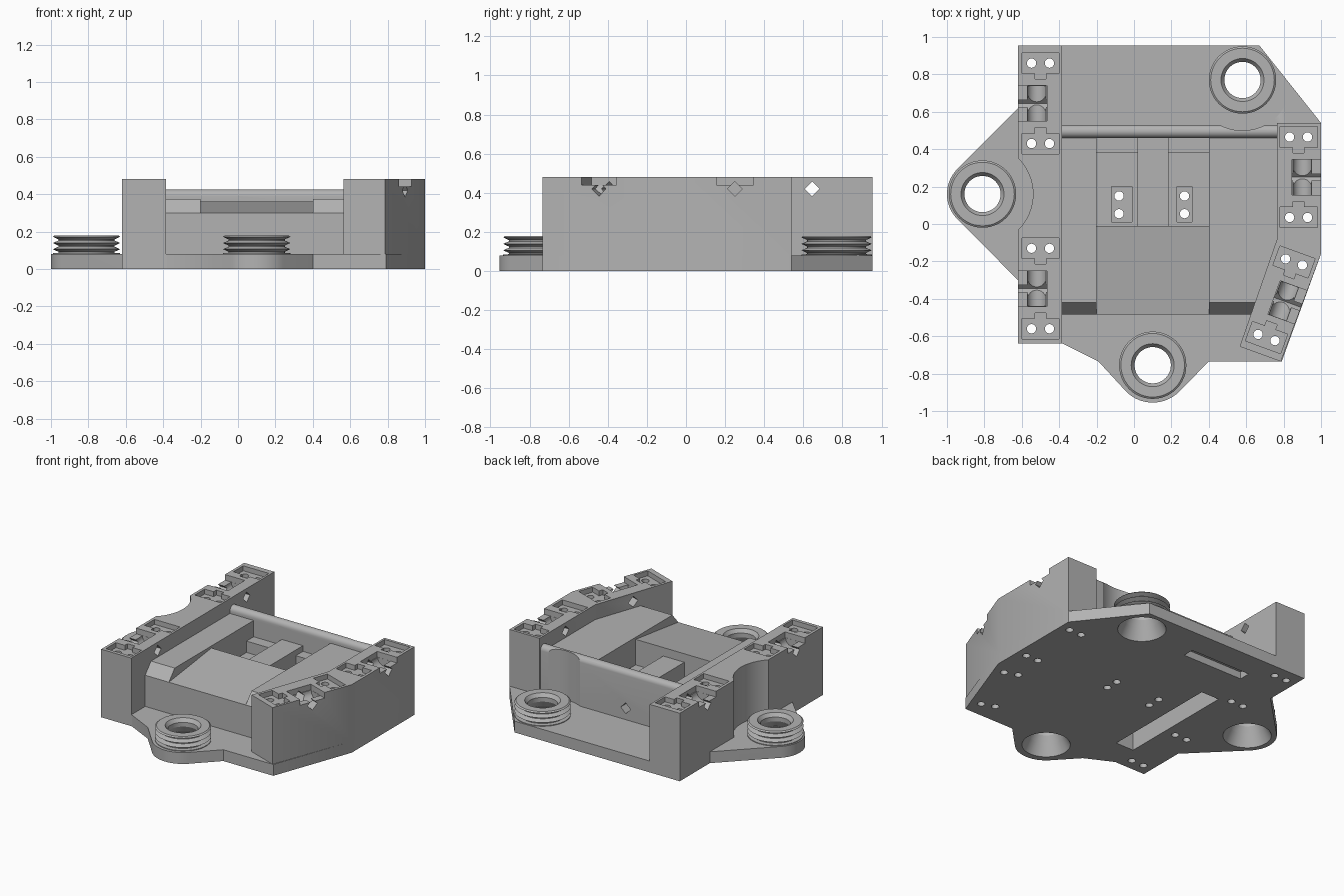
import bpy, bmesh, math
from mathutils import Matrix, Vector

old = bpy.data.objects.get("Cube")
if old:
    bpy.data.objects.remove(old, do_unlink=True)

grey = bpy.data.materials.new("plain grey")
grey.use_nodes = True
grey.diffuse_color = (0.45, 0.45, 0.45, 1)
grey.node_tree.nodes["Principled BSDF"].inputs["Base Color"].default_value = (0.45, 0.45, 0.45, 1)


def finish(name, bm, cutter=False):
    bmesh.ops.recalc_face_normals(bm, faces=bm.faces)
    me = bpy.data.meshes.new(name)
    bm.to_mesh(me)
    bm.free()
    ob = bpy.data.objects.new(name, me)
    bpy.context.collection.objects.link(ob)
    me.materials.append(grey)
    if cutter:
        ob.hide_render = True
        ob.hide_set(True)
        ob.display_type = 'WIRE'
    return ob


def prism(bm, pts, lo, hi, axis='z'):
    """Extrude an outline along z, or a (y, z) profile along x."""
    def put(p, t):
        return (p[0], p[1], t) if axis == 'z' else (t, p[0], p[1])
    a = [bm.verts.new(put(p, lo)) for p in pts]
    b = [bm.verts.new(put(p, hi)) for p in pts]
    bm.faces.new(a[::-1])
    bm.faces.new(b)
    n = len(pts)
    for i in range(n):
        bm.faces.new((a[i], a[(i + 1) % n], b[(i + 1) % n], b[i]))


def box(bm, x0, x1, y0, y1, z0, z1, mat=Matrix()):
    m = Matrix.Translation(((x0 + x1) / 2, (y0 + y1) / 2, (z0 + z1) / 2))
    s = Matrix.Diagonal((x1 - x0, y1 - y0, z1 - z0, 1))
    bmesh.ops.create_cube(bm, size=1, matrix=mat @ m @ s)


def cyl(bm, mat, r, depth, r2=None, seg=24):
    bmesh.ops.create_cone(bm, cap_ends=True, segments=seg, radius1=r,
                          radius2=r if r2 is None else r2, depth=depth, matrix=mat)


def at(x, y, z):
    return Matrix.Translation((x, y, z))


def arc(cx, cy, r, a0, a1, n=16):
    steps = [math.radians(a0 + (a1 - a0) * i / n) for i in range(n + 1)]
    return [(cx + r * math.cos(a), cy + r * math.sin(a)) for a in steps]


TOP = 0.48
PLATE = 0.08
bosses = {"left": (-0.81, 0.16), "front": (0.1, -0.755), "back": (0.58, 0.77)}

# Cutters, grouped so that the solids within each group stay apart
groups = {k: bmesh.new() for k in ("pads", "slots", "holes", "diamonds", "clearance", "cones")}


def screw_pad(mat, side, z):
    box(groups["pads"], -0.1, 0.1, -0.055, 0.055, z - 0.035, z + 0.1, mat)
    y0, y1 = sorted((side * 0.04, side * 0.085))
    box(groups["slots"], -0.03, 0.03, y0, y1, z - 0.035, z + 0.1, mat)
    for x in (-0.048, 0.048):
        cyl(groups["holes"], mat @ at(x, 0, 0.2), 0.025, 0.9, seg=16)


# Wall mounts: two screw pads, an outward notch, a trough and a square pin hole
for cx, cy, turn in ((-0.5, 0.645, 180), (-0.5, -0.345, 180), (0.88, 0.25, 0), (0.782, -0.405, -20)):
    m = at(cx, cy, 0) @ Matrix.Rotation(math.radians(turn), 4, 'Z')
    for s in (-1, 1):
        screw_pad(m @ at(0, s * 0.215, 0), -s, TOP)
    box(groups["slots"], -0.035, 0.2, -0.095, 0.095, TOP - 0.04, TOP + 0.1, m)
    cyl(groups["holes"], m @ at(0.02, 0, TOP - 0.04) @ Matrix.Rotation(math.pi / 2, 4, 'X'), 0.05, 0.188)
    box(groups["diamonds"], -0.3, 0.3, -0.027, 0.027, -0.027, 0.027,
        m @ at(0, 0, 0.42) @ Matrix.Rotation(math.pi / 4, 4, 'X'))
# Pin hole in the back of the core
box(groups["diamonds"], -0.027, 0.027, -0.1, 0.1, -0.027, 0.027,
    at(0.1, 0.53, 0.16) @ Matrix.Rotation(math.pi / 4, 4, 'Y'))
# Underside slots
box(groups["clearance"], -0.37, -0.23, -0.45, 0.4, -0.1, 0.2)
box(groups["clearance"], -0.31, 0.16, 0.69, 0.77, -0.1, 0.05)
# Round clearance beside two bosses, and the conical bores
for key, (x, y) in bosses.items():
    if key != "front":
        cyl(groups["clearance"], at(x, y, 0.5 + PLATE), 0.27, 1.0, seg=64)
    cyl(groups["cones"], at(x, y, 0.05), 0.16, 0.12, 0.1, seg=48)

# Core hollows: ramped middle, two pits with ledges, and pit screws
middle = bmesh.new()
prism(middle, [(-0.6, 0.2855), (-0.01, 0.36), (-0.01, 0.3), (0.46, 0.3), (0.46, 0.6), (-0.6, 0.6)],
      -0.2, 0.4, 'x')
pits = bmesh.new()
for x0, x1 in ((-0.2, 0.02), (0.185, 0.4)):
    prism(pits, [(-0.01, 0.18), (0.38, 0.18), (0.38, 0.26), (0.46, 0.26), (0.46, 0.4), (-0.01, 0.4)],
          x0, x1, 'x')
for x, x0, x1 in ((-0.08, -0.12, -0.01), (0.27, 0.23, 0.31)):
    box(groups["pads"], x0, x1, 0.01, 0.2, 0.145, 0.23)
    for y in (0.055, 0.15):
        cyl(groups["holes"], at(x, y, 0.1), 0.025, 0.5, seg=16)

cutters = {k: finish("cutter_" + k, bm, True) for k, bm in groups.items()}
cutters["middle"] = finish("cutter_middle", middle, True)
cutters["pits"] = finish("cutter_pits", pits, True)


def part(name, bm, cuts):
    ob = finish(name, bm)
    for c in cuts:
        mod = ob.modifiers.new(c, 'BOOLEAN')
        mod.operation = 'DIFFERENCE'
        mod.solver = 'EXACT'
        mod.object = cutters[c]
    bpy.ops.object.select_all(action='DESELECT')
    ob.select_set(True)
    bpy.context.view_layer.objects.active = ob
    for c in cuts:
        bpy.ops.object.modifier_apply(modifier=c)
    bpy.ops.object.shade_smooth_by_angle(angle=math.radians(25))
    return ob


# Base plate with rounded lobes
bm = bmesh.new()
outline = [(-0.62, 0.955), (0.67, 0.955), (1, 0.54), (1, -0.16), (0.79, -0.735), (0.4, -0.735)]
outline += arc(*bosses["front"], 0.2, -45, -135)
outline += [(-0.19, -0.735), (-0.38, -0.64), (-0.62, -0.64), (-0.62, -0.3)]
outline += arc(*bosses["left"], 0.19, 225, 135)
outline += [(-0.62, 0.62)]
prism(bm, outline, 0, PLATE)
part("base_plate", bm, ("cones", "holes", "clearance"))

# Side walls
wall_cuts = ("clearance", "pads", "slots", "holes", "diamonds")
bm = bmesh.new()
box(bm, -0.62, -0.385, -0.64, 0.955, PLATE, TOP)
part("left_side_wall", bm, wall_cuts)
bm = bmesh.new()
prism(bm, [(1, 0.54), (0.765, 0.54), (0.765, -0.08), (0.565, -0.655), (0.785, -0.735), (1, -0.16)], PLATE, TOP)
part("angled_side_wall", bm, wall_cuts)

# Core block with chamfered front and rounded back rail
bm = bmesh.new()
profile = [(-0.485, PLATE), (-0.485, 0.3), (-0.42, 0.375), (0.46, 0.375)]
profile += arc(0.495, 0.39, 0.035, 180, 0, 12) + [(0.53, PLATE)]
prism(bm, profile, -0.385, 0.765, 'x')
part("core_block", bm, ("middle", "pits", "clearance", "pads", "holes", "diamonds"))

# Threaded bosses, spun from a ridged profile
ring = [(0.12, PLATE), (0.097, 0.125), (0.097, 0.155), (0.115, 0.18), (0.17, 0.18)]
for i in range(3):
    z = 0.172 - i * 0.033
    ring += [(0.18, z), (0.15, z - 0.014), (0.15, z - 0.02)]
ring += [(0.18, PLATE + 0.005), (0.18, PLATE)]
for key, (x, y) in bosses.items():
    bm = bmesh.new()
    vs = [bm.verts.new((x + r, y, z)) for r, z in ring]
    es = [bm.edges.new((vs[i], vs[(i + 1) % len(vs)])) for i in range(len(vs))]
    bmesh.ops.spin(bm, geom=vs + es, cent=(x, y, 0), axis=(0, 0, 1), angle=math.tau,
                   steps=48, use_merge=True)
    bmesh.ops.remove_doubles(bm, verts=bm.verts, dist=0.0005)
    part(key + "_threaded_boss", bm, ())
